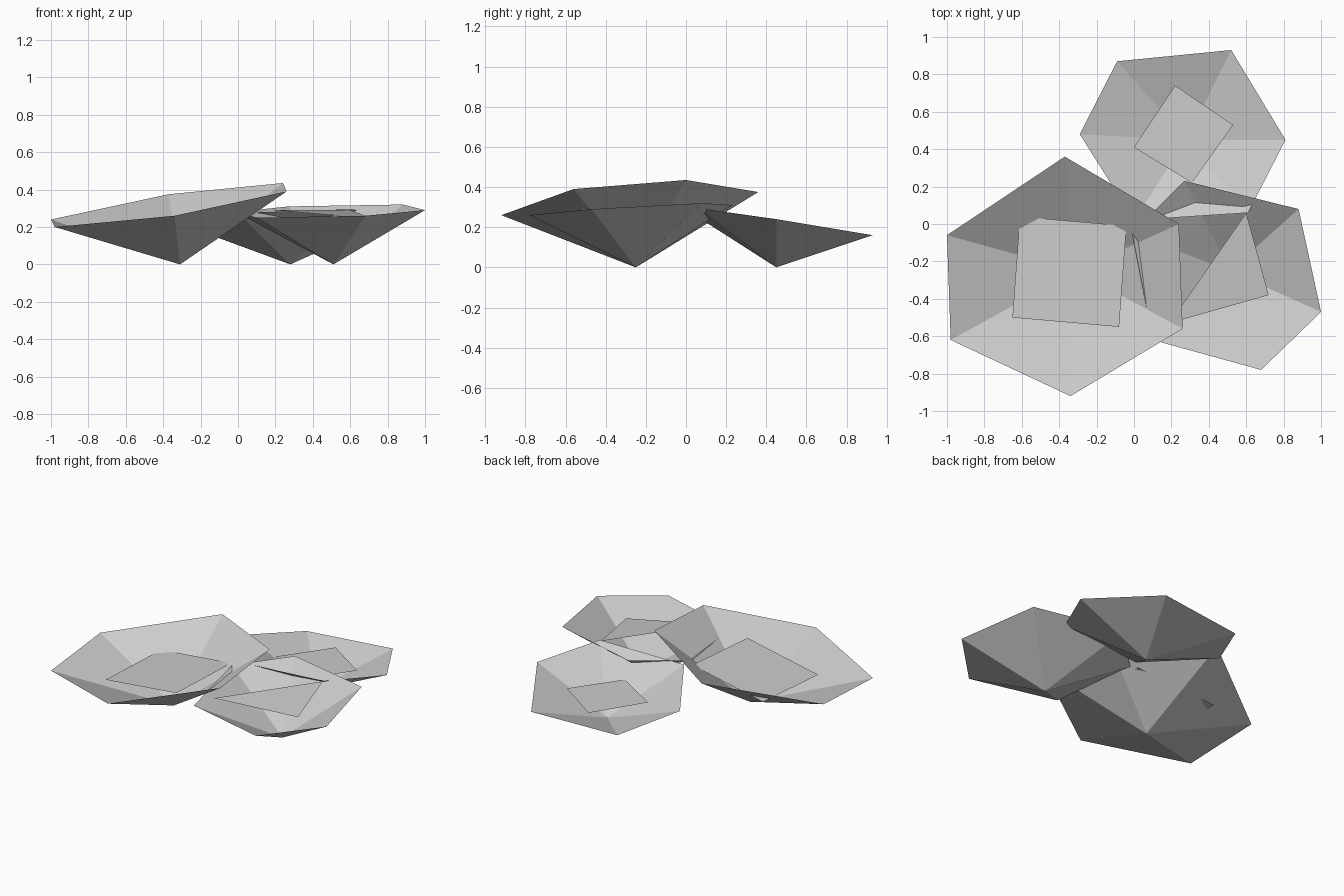
import bpy
import bmesh

# Remove the default cube if present
default = bpy.data.objects.get("Cube")
if default:
    bpy.data.objects.remove(default, do_unlink=True)

# One plain grey for every part
grey = bpy.data.materials.new("light_grey")
grey.use_nodes = True
colour = (0.6, 0.6, 0.6, 1.0)
grey.diffuse_color = colour
grey.node_tree.nodes["Principled BSDF"].inputs["Base Color"].default_value = colour


def finish(name, bm):
    """Turn a bmesh into a flat shaded object in the scene."""
    mesh = bpy.data.meshes.new(name)
    bm.to_mesh(mesh)
    bm.free()
    mesh.materials.append(grey)
    part = bpy.data.objects.new(name, mesh)
    bpy.context.collection.objects.link(part)
    return part


def make_bowl(name, foot, rim):
    """Open six-sided shell: a fan of triangles from the foot to the rim."""
    bm = bmesh.new()
    base = bm.verts.new(foot)
    ring = [bm.verts.new(point) for point in rim]
    for first, second in zip(ring, ring[1:] + ring[:1]):
        bm.faces.new((base, first, second))
    bmesh.ops.recalc_face_normals(bm, faces=bm.faces)
    # Normals point up into the hollow
    if sum(face.normal.z for face in bm.faces) < 0:
        bmesh.ops.reverse_faces(bm, faces=bm.faces)
    return finish(name, bm)


def make_inner_plate(name, corners):
    """Thin flat sheet resting inside a bowl."""
    bm = bmesh.new()
    face = bm.faces.new([bm.verts.new(point) for point in corners])
    face.normal_update()
    if face.normal.z < 0:
        face.normal_flip()
    return finish(name, bm)


# Large tilted bowl on the -x side
make_bowl("large_bowl", (-0.31, -0.25, 0), [
    (-1, -0.06, 0.24), (-0.37, 0.36, 0.375), (0.24, 0, 0.435),
    (0.26, -0.56, 0.39), (-0.34, -0.92, 0.26), (-0.98, -0.62, 0.2)])
make_inner_plate("large_bowl_plate", [
    (-0.61, 0.04, 0.19), (-0.04, -0.01, 0.27),
    (-0.08, -0.55, 0.26), (-0.65, -0.5, 0.18)])

# Middle bowl on the +x side, with a three-cornered plate
make_bowl("side_bowl", (0.51, -0.25, 0), [
    (0.68, -0.78, 0.26), (1, -0.47, 0.29), (0.88, 0.08, 0.32),
    (0.27, 0.23, 0.31), (-0.01, -0.05, 0.28), (0.1, -0.62, 0.25)])
make_inner_plate("side_bowl_plate", [
    (0.6, 0.06, 0.29), (0.72, -0.38, 0.245), (0.19, -0.53, 0.29)])

# Back bowl, leaning down toward the rear
make_bowl("back_bowl", (0.28, 0.45, 0), [
    (-0.29, 0.48, 0.21), (-0.09, 0.87, 0.14), (0.52, 0.93, 0.16),
    (0.81, 0.45, 0.24), (0.61, 0.06, 0.295), (0, 0.02, 0.275)])
make_inner_plate("back_bowl_plate", [
    (0.22, 0.74, 0.16), (0.53, 0.53, 0.165),
    (0.31, 0.22, 0.165), (0, 0.41, 0.165)])
